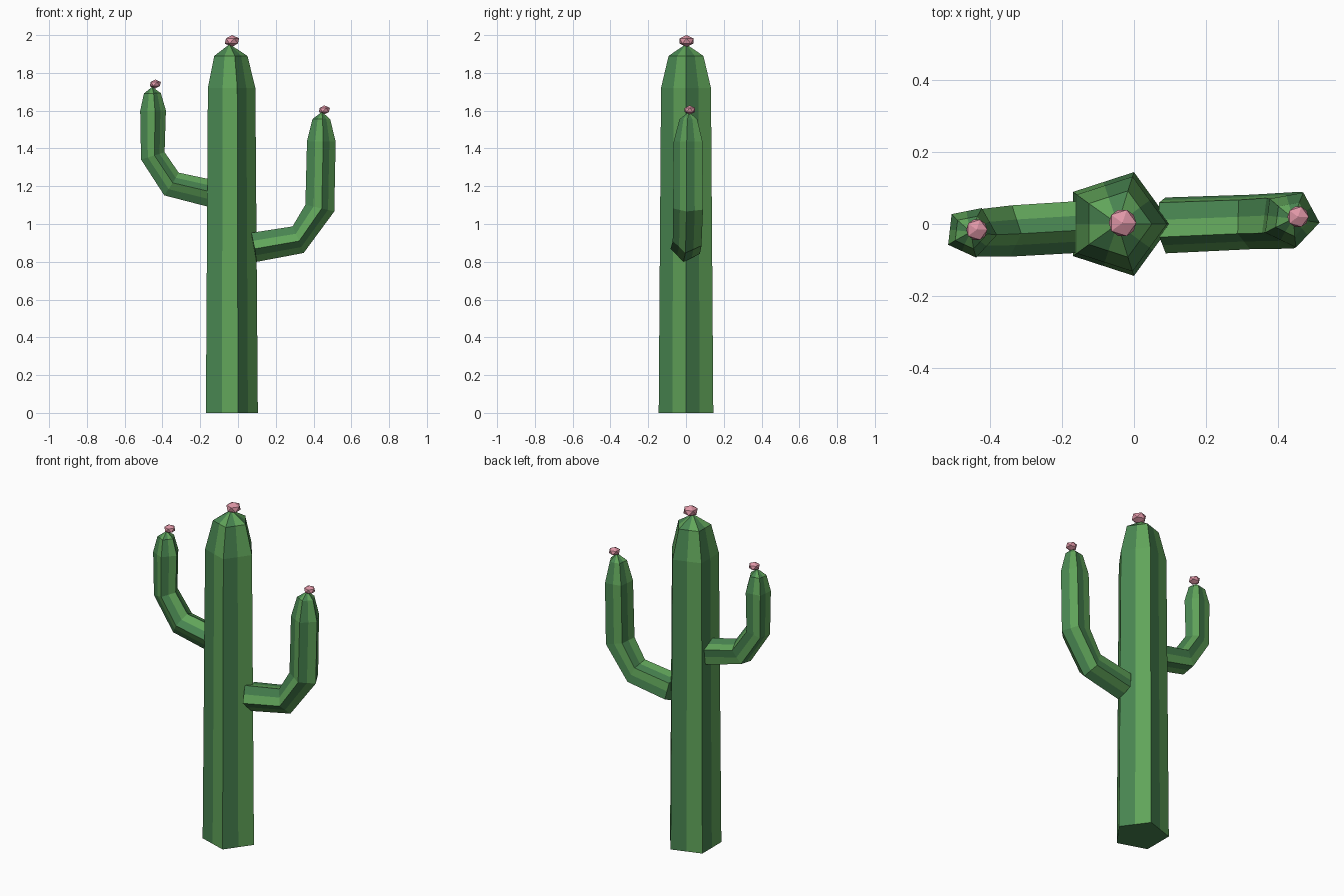
import bpy, bmesh, math
from mathutils import Vector, Matrix

if "Cube" in bpy.data.objects:
    bpy.data.objects.remove(bpy.data.objects["Cube"])


def material(name, srgb):
    m = bpy.data.materials.new(name)
    lin = [((c / 255 + 0.055) / 1.055) ** 2.4 for c in srgb]
    m.diffuse_color = (*lin, 1)
    m.use_nodes = True
    m.node_tree.nodes["Principled BSDF"].inputs["Base Color"].default_value = m.diffuse_color
    return m


DARK = material("dark green", (72, 132, 80))
LIGHT = material("light green", (97, 165, 90))
PINK = material("flower pink", (222, 150, 166))


def link(name, bm, mats):
    bmesh.ops.recalc_face_normals(bm, faces=bm.faces[:])
    me = bpy.data.meshes.new(name)
    bm.to_mesh(me)
    bm.free()
    for m in mats:
        me.materials.append(m)
    ob = bpy.data.objects.new(name, me)
    bpy.context.collection.objects.link(ob)


def stem(name, origin, azimuth, turn, rings, tip):
    """Five-sided tube, each side split into a dark and a light strip.
    rings: (distance out, height, radius, elevation angle of the path)."""
    az = math.radians(azimuth)
    out = Vector((math.cos(az), math.sin(az), 0))
    side = Vector((-math.sin(az), math.cos(az), 0))
    up = Vector((0, 0, 1))
    place = lambda h, z: Vector(origin) + out * h + up * z
    bm = bmesh.new()
    loops = []
    for h, z, r, elev in rings:
        e = math.radians(elev)
        u = out * math.sin(e) - up * math.cos(e)
        loop = []
        for i in range(10):
            a = math.radians(turn + 36 * i)
            rad = r if i % 2 == 0 else r * math.cos(math.pi / 5)
            loop.append(bm.verts.new(place(h, z) + u * rad * math.cos(a) + side * rad * math.sin(a)))
        loops.append(loop)
    bm.faces.new(loops[0])
    top = bm.verts.new(place(*tip))
    for i in range(10):
        j = (i + 1) % 10
        for a, b in zip(loops, loops[1:]):
            bm.faces.new((a[i], a[j], b[j], b[i])).material_index = i % 2
        bm.faces.new((loops[-1][i], loops[-1][j], top)).material_index = i % 2
    link(name, bm, (DARK, LIGHT))


def flower(name, loc, r, rz):
    bm = bmesh.new()
    bmesh.ops.create_icosphere(bm, subdivisions=1, radius=1,
                               matrix=Matrix.Translation(loc) @ Matrix.Diagonal((r, r, rz, 1)))
    link(name, bm, (PINK,))


# Trunk
stem("trunk", (-0.047, 0, 0), 0, 0,
     [(0, 0, 0.152, 90), (0, 1.72, 0.139, 90), (0, 1.89, 0.097, 90)], (0.002, 1.952))

# Arms, bending out and then up
stem("right_arm", (0, -0.003, 0), 2.3, -10,
     [(0.083, 0.88, 0.083, 10.5), (0.316, 0.92, 0.081, 23), (0.429, 1.085, 0.084, 77),
      (0.437, 1.437, 0.081, 89), (0.439, 1.555, 0.05, 89)], (0.445, 1.594))
stem("left_arm", (0, 0.005, 0), 183.4, 26,
     [(0.13, 1.155, 0.077, 15), (0.356, 1.209, 0.076, 33), (0.456, 1.36, 0.07, 73),
      (0.455, 1.60, 0.073, 89), (0.457, 1.692, 0.048, 89)], (0.455, 1.726))

# Flowers on the tips
flower("trunk_flower", (-0.032, 0.003, 1.969), 0.043, 0.031)
flower("right_flower", (0.457, 0.02, 1.604), 0.033, 0.024)
flower("left_flower", (-0.438, -0.016, 1.741), 0.033, 0.024)
